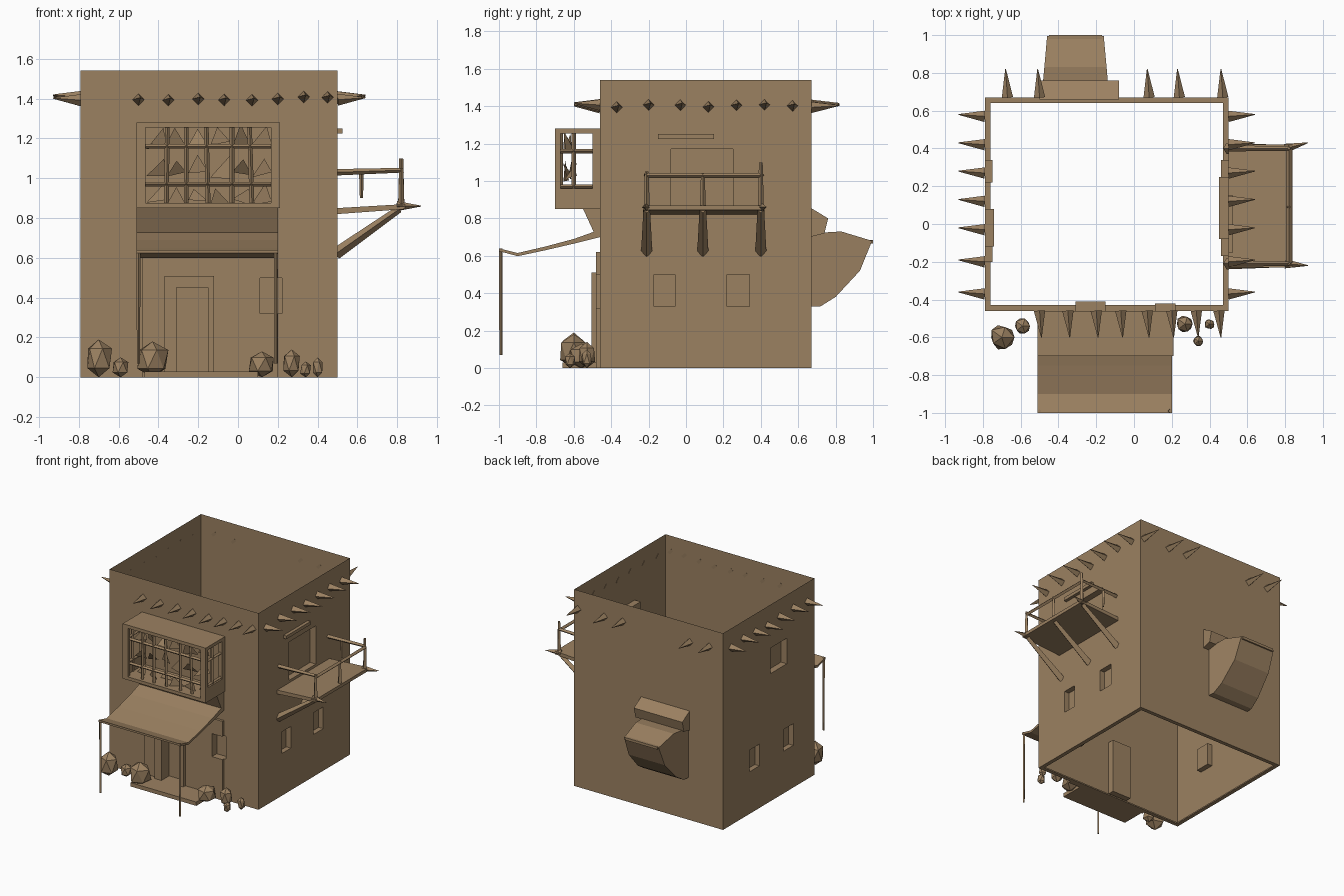
import bpy, bmesh, math, random
from mathutils import Vector

if "Cube" in bpy.data.objects:
    bpy.data.objects.remove(bpy.data.objects["Cube"])
random.seed(4)

clay = bpy.data.materials.new("clay brown")
clay.diffuse_color = (0.33, 0.22, 0.12, 1)
clay.use_nodes = True
clay.node_tree.nodes["Principled BSDF"].inputs["Base Color"].default_value = clay.diffuse_color


def finish(name, bm, weld=True, smooth=False):
    if weld:
        bmesh.ops.remove_doubles(bm, verts=bm.verts, dist=1e-5)
        bmesh.ops.recalc_face_normals(bm, faces=bm.faces)
    me = bpy.data.meshes.new(name)
    bm.to_mesh(me)
    bm.free()
    me.materials.append(clay)
    ob = bpy.data.objects.new(name, me)
    bpy.context.collection.objects.link(ob)
    if smooth:
        me.polygons.foreach_set("use_smooth", [True] * len(me.polygons))
    return ob


def add_box(bm, x0, x1, y0, y1, z0, z1):
    r = bmesh.ops.create_cube(bm, size=1)
    for v in r["verts"]:
        v.co = Vector((x0 + (v.co.x + .5) * (x1 - x0), y0 + (v.co.y + .5) * (y1 - y0),
                       z0 + (v.co.z + .5) * (z1 - z0)))


def boxes(name, lst):
    bm = bmesh.new()
    for b in lst:
        add_box(bm, *b)
    return finish(name, bm, weld=False)


def prism(name, pts, x0, x1, taper=0.0, axis="x"):
    """Closed profile extruded along x (points y,z) or along y (points x,z)."""
    bm = bmesh.new()
    far = max(abs(p[0]) for p in pts)
    near = min(abs(p[0]) for p in pts)
    rings = []
    for s, a in ((1, x0), (-1, x1)):
        ring = []
        for p, z in pts:
            e = a + s * taper * (abs(p) - near) / (far - near)
            ring.append(bm.verts.new((e, p, z) if axis == "x" else (p, e, z)))
        rings.append(ring)
    n = len(pts)
    for i in range(n):
        j = (i + 1) % n
        bm.faces.new((rings[0][i], rings[0][j], rings[1][j], rings[1][i]))
    bm.faces.new(rings[0])
    bm.faces.new(rings[1])
    return finish(name, bm)


def rod(bm, a, b, r1, r2, sides=4):
    a, b = Vector(a), Vector(b)
    d = b - a
    m = d.to_track_quat('Z', 'Y').to_matrix().to_4x4()
    m.translation = (a + b) / 2
    bmesh.ops.create_cone(bm, cap_ends=True, segments=sides, radius1=r1, radius2=r2,
                          depth=d.length, matrix=m)


# Open-topped shell: each wall is a sheet with recessed openings
X0, X1, Y0, Y1, H = -0.79, 0.50, -0.46, 0.67, 1.54


def wall(name, place, u0, u1, holes):
    us = sorted({u0, u1, *[h[0] for h in holes], *[h[1] for h in holes]})
    zs = sorted({0, H, *[h[2] for h in holes], *[h[3] for h in holes]})
    bm = bmesh.new()

    def quad(*c):
        bm.faces.new([bm.verts.new(place(*p)) for p in c])
    for a, b in zip(us, us[1:]):
        for c, d in zip(zs, zs[1:]):
            if not any(h[0] <= (a + b) / 2 <= h[1] and h[2] <= (c + d) / 2 <= h[3] for h in holes):
                quad((a, c, 0), (b, c, 0), (b, d, 0), (a, d, 0))
    for a, b, c, d, k in holes:
        edge = [(a, c), (b, c), (b, d), (a, d)]
        quad(*[(*p, k) for p in edge])
        for i in range(4):
            p, q = edge[i], edge[(i + 1) % 4]
            quad((*p, 0), (*q, 0), (*q, k), (*p, k))
    finish(name, bm)


wall("front_wall", lambda u, z, k: (u, Y0 + k, z), X0, X1,
     [(-.31, -.15, .03, .45, .05), (.11, .22, .32, .5, .04)])
wall("back_wall", lambda u, z, k: (u, Y1 - k, z), X0, X1, [])
wall("right_wall", lambda u, z, k: (X1 - k, u, z), Y0, Y1,
     [(-.08, .25, .87, 1.17, .05), (-.17, -.06, .33, .5, .04), (.22, .34, .33, .5, .04)])
wall("left_wall", lambda u, z, k: (X0 + k, u, z), Y0, Y1,
     [(-.12, .08, 1.0, 1.2, .05), (.22, .34, .33, .5, .04), (-.2, -.08, .33, .5, .04)])
t = .03
boxes("base_flange", [(X0, X1, Y0, Y0 + t, 0, .01), (X0, X1, Y1 - t, Y1, 0, .01),
                      (X0, X0 + t, Y0, Y1, 0, .01), (X1 - t, X1, Y0, Y1, 0, .01)])

# Pointed roof beams around the top
bm = bmesh.new()


def beam(x, y, dx, dy):
    z = 1.4 + random.uniform(-.01, .01)
    rod(bm, (x, y, z), (x + dx, y + dy, z + .01), .03, .002)


for x in (-.5, -.35, -.2, -.07, .07, .2, .33, .45):
    beam(x, Y0, .01, -.14)
for x in (-.67, -.5, .08, .24, .47):
    beam(x, Y1, -.01, .15)
for y in (-.37, -.2, -.03, .12, .27, .42, .57):
    beam(X0, y, -.14, .01)
    beam(X1, y, .14, .01)
finish("roof_beams", bm, weld=False)

# Lattice bay window on the front
fx0, fx1, fz0, fz1, fy = -.51, .21, .85, 1.28, -.70
w = .045
boxes("bay_window_frame", [
    (fx0, fx1, fy, Y0, fz1 - .025, fz1), (fx0, fx1, fy, Y0, fz0, fz0 + .025),
    (fx0, fx0 + w, fy, fy + .03, fz0, fz1), (fx1 - w, fx1, fy, fy + .03, fz0, fz1),
    (fx0, fx0 + .03, -.50, Y0, fz0, fz1), (fx1 - .03, fx1, -.50, Y0, fz0, fz1),
    (fx0, fx0 + .02, fy, Y0, fz0, fz0 + .11), (fx1 - .02, fx1, fy, Y0, fz0, fz0 + .11)])
bm = bmesh.new()
for x in (-.36, -.26, -.15, -.03, .07):
    rod(bm, (x, -.67, fz0 + .02), (x + random.uniform(-.015, .015), -.67, fz1 - .02), .012, .012)
for z in (.97, 1.16):
    rod(bm, (fx0 + .02, -.67, z), (fx1 - .02, -.67, z), .012, .012)
    for x in (fx0 + .015, fx1 - .015):
        rod(bm, (x, fy + .02, z), (x, Y0, z), .012, .012)
for x in (fx0 + .015, fx1 - .015):
    rod(bm, (x, -.6, fz0), (x, -.6, fz1), .012, .012)
# broken slats behind the bars
for x in (-.41, -.31, -.2, -.09, .02, .12):
    for z in (.92, 1.06, 1.21):
        r = random.uniform
        bm.faces.new([bm.verts.new((x + a * .05, -.63 + r(-.03, .05), z + b * .045 + r(-.02, .02)))
                      for a, b in ((-1, -1), (1, -1), (r(-.5, 1), 1))])
finish("bay_window_lattice", bm, weld=False)
prism("bay_bracket", [(-.46, .85), (-.55, .85), (-.49, .72), (-.46, .70)], -.51, .2)

# Door surround, door frame and step
boxes("door_surround", [(-.48, -.37, -.48, Y0, 0, .62), (-.12, .20, -.48, Y0, 0, .32),
                        (-.12, .11, -.48, Y0, .32, .5), (-.12, .20, -.48, Y0, .5, .62),
                        (-.37, -.12, -.48, Y0, .51, .62)])
boxes("door_frame", [(-.37, -.31, -.505, Y0, .02, .51), (-.15, -.12, -.505, Y0, .02, .51),
                     (-.31, -.15, -.505, Y0, .45, .51)])
boxes("door_step", [(-.47, .10, -.66, Y0, 0, .03)])

# Sagging cloth awning on thin poles
prism("awning", [(-.46, .74), (-.60, .69), (-.75, .65), (-.90, .615), (-1, .64),
                 (-1, .625), (-.90, .598), (-.75, .63), (-.60, .665), (-.46, .70)], -.51, .2)
bm = bmesh.new()
for x in (-.5, .19):
    rod(bm, (x, -.99, .07), (x, -.99, .64), .008, .01)
finish("awning_poles", bm, weld=False)

# Jars and rocks by the front
for i, (x, y, r, h) in enumerate([(-.70, -.60, .07, .19), (-.43, -.60, .085, .18), (-.59, -.54, .045, .1),
                                  (.12, -.56, .075, .13), (.27, -.53, .05, .14),
                                  (.34, -.62, .03, .08), (.40, -.53, .03, .1)]):
    bm = bmesh.new()
    bmesh.ops.create_icosphere(bm, subdivisions=1, radius=1)
    for v in bm.verts:
        k = random.uniform(.88, 1.08)
        z = max(0, min(1, v.co.z * .58 + .5))
        v.co = Vector((x + v.co.x * r * k, y + v.co.y * r * k, z * h))
    finish("rock_%d" % (i + 1), bm)

# Balcony on the right wall: floor, rails, posts and struts
prism("balcony_floor", [(.5, .82), (.5, .85), (.84, .87), (.84, .845)], -.23, .42, axis="y")
bm = bmesh.new()
for y in (-.21, .40):
    rod(bm, (.5, y, 1.03), (.82, y, 1.04), .016, .012)
    s = -.01 if y < 0 else .03
    rod(bm, (.8, y, .86), (.92, y + s, .86), .025, .002)
for y, top in ((-.21, 1.05), (.09, 1.04), (.40, 1.10)):
    rod(bm, (.82, y, .86), (.82, y, top), .016, .01)
    rod(bm, (.81, y, .845), (.49, y, .62), .018, .03)
rod(bm, (.82, -.21, 1.03), (.82, .40, 1.03), .014, .014)
rod(bm, (.62, .40, .9), (.62, .40, 1.03), .008, .012)
finish("balcony_rails", bm, weld=False)
boxes("balcony_lintel", [(X1, .525, -.15, .15, 1.225, 1.25)])

# Bulging bay on the back with a small hood over it
prism("back_bay", [(.66, .33), (.72, .33), (.80, .38), (.93, .52), (.995, .68), (.83, .73), (.66, .72)],
      -.49, -.13, taper=.03)
boxes("back_bay_rib", [(-.45, -.17, .97, 1.0, .665, .685)])
prism("back_hood", [(.66, .86), (.76, .80), (.74, .72), (.66, .70)], -.5, -.08)
